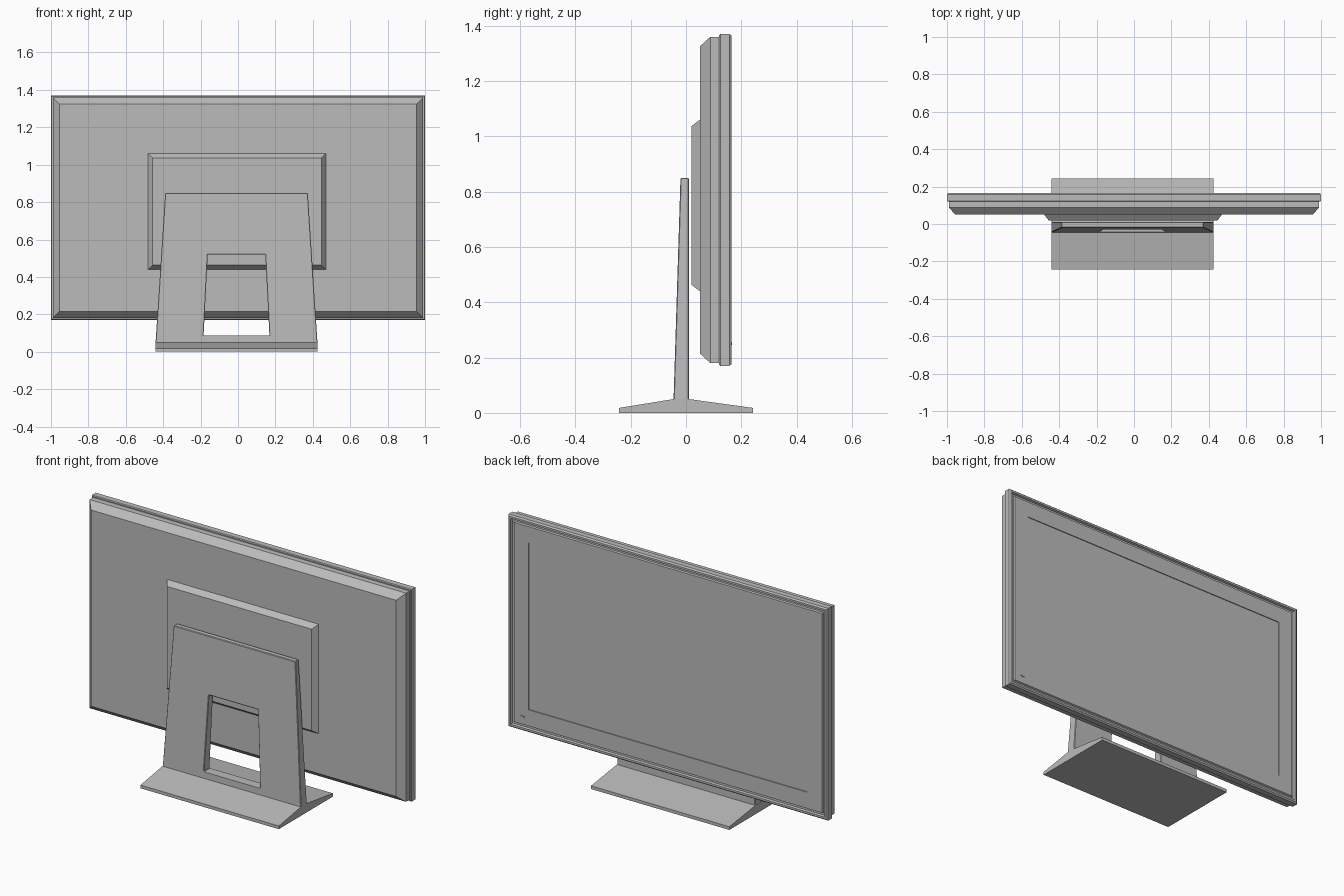
import bpy
import bmesh

cube = bpy.data.objects.get("Cube")
if cube:
    bpy.data.objects.remove(cube, do_unlink=True)

# One plain grey plastic for the whole model
grey = bpy.data.materials.new("grey plastic")
grey.use_nodes = True
GREY = (0.5, 0.5, 0.5, 1)
grey.diffuse_color = GREY
grey.node_tree.nodes["Principled BSDF"].inputs["Base Color"].default_value = GREY


def finish(name, bm):
    bmesh.ops.recalc_face_normals(bm, faces=bm.faces)
    mesh = bpy.data.meshes.new(name)
    bm.to_mesh(mesh)
    bm.free()
    mesh.materials.append(grey)
    obj = bpy.data.objects.new(name, mesh)
    bpy.context.collection.objects.link(obj)
    return obj


def bridge(bm, a, b):
    for i in range(len(a)):
        j = (i + 1) % len(a)
        bm.faces.new((a[i], a[j], b[j], b[i]))


def rect_loft(name, cx, cz, w, h, steps):
    """Stack rectangles facing y; each step is (inset, y). Ends are capped."""
    bm = bmesh.new()
    rings = []
    for inset, y in steps:
        x, z = w / 2 - inset, h / 2 - inset
        rings.append([bm.verts.new((cx + sx * x, y, cz + sz * z))
                      for sx, sz in ((-1, -1), (1, -1), (1, 1), (-1, 1))])
    for a, b in zip(rings, rings[1:]):
        bridge(bm, a, b)
    bm.faces.new(rings[0])
    bm.faces.new(rings[-1])
    return finish(name, bm)


MID_Z = 0.77

# Display housing: chamfered casing, stepped frame, grooved rim, recessed screen
rect_loft("display_housing", 0, MID_Z, 2.0, 1.2, [
    (0.045, 0.05), (0.01, 0.088), (0.01, 0.12),
    (0.004, 0.12), (0.0, 0.124), (0.0, 0.157), (0.007, 0.165),
    (0.018, 0.165), (0.022, 0.154), (0.032, 0.154), (0.036, 0.162),
    (0.128, 0.162), (0.128, 0.157)])

# Raised mounting plate
rect_loft("mounting_plate", -0.005, 0.75, 0.95, 0.62,
          [(0.0, 0.052), (0.0, 0.05), (0.023, 0.02)])

# Small indicator on the bezel
rect_loft("indicator", 0.91, 0.25, 0.024, 0.008, [(0, 0.16), (0, 0.166)])

# Wedge-shaped foot, extruded across x
STAND_X = -0.008
foot_profile = [(-0.242, 0), (0.242, 0), (0.242, 0.018),
                (0.01, 0.05), (-0.045, 0.05), (-0.242, 0.018)]
bm = bmesh.new()
ends = [[bm.verts.new((STAND_X + s * 0.433, y, z)) for y, z in foot_profile]
        for s in (-1, 1)]
bridge(bm, *ends)
for end in ends:
    bm.faces.new(end)
finish("stand_foot", bm)


# Tapered upright with a trapezoid opening
def front_y(z):
    return -0.045 + (z - 0.05) / 0.8 * 0.025


def trapezoid(bm, low, high, z0, z1, back):
    corners = ((-low, z0), (low, z0), (high, z1), (-high, z1))
    return [bm.verts.new((STAND_X + x, 0.01 if back else front_y(z), z))
            for x, z in corners]


bm = bmesh.new()
outer = [trapezoid(bm, 0.433, 0.381, 0.045, 0.85, b) for b in (False, True)]
inner = [trapezoid(bm, 0.176, 0.154, 0.087, 0.52, b) for b in (False, True)]
bridge(bm, *outer)
bridge(bm, *inner)
for o, i in zip(outer, inner):
    bridge(bm, o, i)
upright = finish("stand_upright", bm)
bevel = upright.modifiers.new("edge bevel", "BEVEL")
bevel.width = 0.003
bevel.segments = 1
bevel.limit_method = 'ANGLE'
